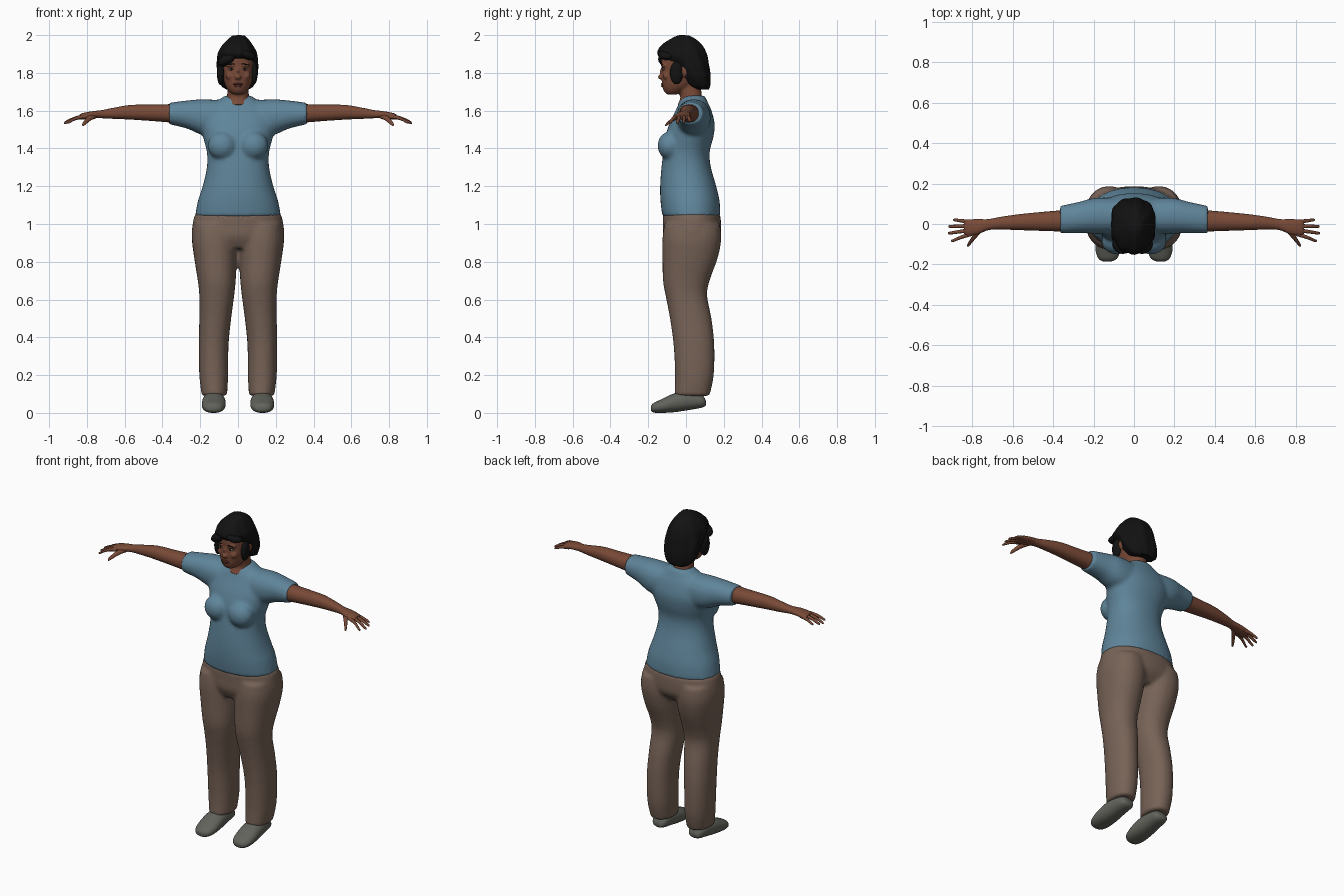
import bpy, bmesh, math
from mathutils import Vector, Matrix


def material(name, rgb):
    m = bpy.data.materials.new(name)
    m.diffuse_color = (*rgb, 1)
    return m


SHIRT = material("blue shirt", (0.115, 0.235, 0.325))
PANTS = material("brown cloth", (0.185, 0.125, 0.095))
SKIN = material("brown skin", (0.19, 0.068, 0.038))
LIPS = material("dark lips", (0.12, 0.032, 0.022))
HAIR = material("black hair", (0.006, 0.006, 0.006))
SHOE = material("grey shoe", (0.125, 0.125, 0.108))
EYE = material("eye white", (0.30, 0.25, 0.21))


def spline(rows, steps):
    # smooth interpolation between cross-sections
    out = []
    for i in range(len(rows) - 1):
        p = [Vector(rows[min(max(i + k, 0), len(rows) - 1)]) for k in (-1, 0, 1, 2)]
        for s in range(steps):
            t = s / steps
            out.append(0.5 * (2 * p[1] + (p[2] - p[0]) * t
                       + (2 * p[0] - 5 * p[1] + 4 * p[2] - p[3]) * t * t
                       + (3 * p[1] - p[0] - 3 * p[2] + p[3]) * t ** 3))
    return out + [Vector(rows[-1])]


def loft(bm, rows, axis, both=False, n=28, power=2.2, steps=4, wave=0.0):
    # each row: position along axis, then low/high bounds of the other two axes
    for side in ((1, -1) if both else (1,)):
        rings = []
        for t, a0, a1, b0, b1 in spline(rows, steps):
            ring = []
            for i in range(n):
                ang = math.tau * i / n
                c, s = math.cos(ang), math.sin(ang)
                k = 1 + wave * math.sin(9 * ang + 8 * t)
                a = (a0 + a1) / 2 + k * (a1 - a0) / 2 * math.copysign(abs(c) ** (2 / power), c)
                b = (b0 + b1) / 2 + k * (b1 - b0) / 2 * math.copysign(abs(s) ** (2 / power), s)
                x, y, z = {"x": (t, a, b), "y": (a, t, b), "z": (a, b, t)}[axis]
                ring.append(bm.verts.new((side * x, y, z)))
            rings.append(ring)
        for r, q in zip(rings, rings[1:]):
            for i in range(n):
                j = (i + 1) % n
                bm.faces.new((r[i], r[j], q[j], q[i]))
        bm.faces.new(rings[0])
        bm.faces.new(rings[-1])


def ball(bm, centre, radii, both=False, tilt=0.0):
    for side in ((1, -1) if both else (1,)):
        c = Vector((side * centre[0], centre[1], centre[2]))
        mat = (Matrix.Translation(c) @ Matrix.Rotation(side * tilt, 4, "Y")
               @ Matrix.Diagonal((*radii, 1)))
        bmesh.ops.create_uvsphere(bm, u_segments=20, v_segments=12, radius=1, matrix=mat)


def finish(name, bm, mat, voxel=0.0, smooth=4):
    bmesh.ops.recalc_face_normals(bm, faces=bm.faces)
    me = bpy.data.meshes.new(name)
    bm.to_mesh(me)
    bm.free()
    ob = bpy.data.objects.new(name, me)
    bpy.context.collection.objects.link(ob)
    me.materials.append(mat)
    bpy.ops.object.select_all(action="DESELECT")
    ob.select_set(True)
    bpy.context.view_layer.objects.active = ob
    bpy.ops.object.shade_smooth_by_angle(angle=math.radians(50))
    if voxel:
        # fuse overlapping volumes into one soft skin
        r = ob.modifiers.new("fuse", "REMESH")
        r.mode, r.voxel_size, r.use_smooth_shade = "VOXEL", voxel, True
        s = ob.modifiers.new("soften", "SMOOTH")
        s.factor, s.iterations = 0.5, smooth
    return ob


# shirt: torso, sleeves and bust fused
bm = bmesh.new()
loft(bm, [(1.04, -.228, .228, -.125, .182), (1.12, -.213, .213, -.135, .178),
          (1.2, -.187, .187, -.137, .16), (1.3, -.165, .165, -.13, .132),
          (1.38, -.165, .165, -.12, .125), (1.46, -.185, .185, -.11, .145),
          (1.53, -.20, .20, -.088, .152), (1.6, -.185, .185, -.055, .135),
          (1.645, -.12, .12, -.035, .115), (1.68, -.068, .068, -.012, .10)], "z", n=40)
loft(bm, [(.04, -.03, .12, 1.50, 1.655), (.12, -.05, .13, 1.46, 1.658),
          (.2, -.048, .128, 1.475, 1.66), (.27, -.045, .11, 1.505, 1.654),
          (.365, -.046, .09, 1.528, 1.642)], "x", both=True)
ball(bm, (.083, -.085, 1.415), (.078, .066, .075), both=True)
finish("shirt", bm, SHIRT, 0.011, 5)

# trousers: hips and two legs fused
bm = bmesh.new()
loft(bm, [(1.055, -.228, .228, -.122, .18), (1.0, -.24, .24, -.122, .186),
          (.93, -.242, .242, -.12, .18), (.87, -.20, .20, -.09, .13)], "z", n=40)
loft(bm, [(1.0, .005, .235, -.115, .18), (.92, .0, .244, -.125, .187), (.82, .005, .232, -.125, .168),
          (.7, .012, .213, -.122, .125), (.62, .02, .205, -.108, .112),
          (.5, .036, .205, -.085, .135), (.36, .05, .208, -.066, .15),
          (.2, .052, .205, -.058, .147), (.09, .058, .192, -.062, .125)], "z", both=True)
finish("trousers", bm, PANTS, 0.011, 4)

# shoes
bm = bmesh.new()
loft(bm, [(-.186, .115, .15, .012, .035), (-.172, .085, .175, .002, .052),
          (-.13, .068, .19, 0, .072), (-.06, .066, .19, .004, .104),
          (.02, .072, .182, .016, .115), (.085, .08, .17, .028, .095),
          (.105, .10, .15, .04, .065)], "y", both=True)
finish("shoes", bm, SHOE)

# bare arms and palms
bm = bmesh.new()
loft(bm, [(.33, -.038, .07, 1.535, 1.635), (.45, -.034, .06, 1.545, 1.632),
          (.57, -.03, .048, 1.553, 1.63), (.66, -.027, .035, 1.557, 1.615),
          (.72, -.03, .024, 1.56, 1.603), (.77, -.05, .024, 1.56, 1.597),
          (.82, -.058, .022, 1.553, 1.588), (.84, -.05, .016, 1.553, 1.578)],
     "x", both=True)
finish("arms", bm, SKIN)

# fingers fan out from the palm, thumb drops forward
bm = bmesh.new()
for y0, y1, tip, drop in ((-.048, -.082, .905, 1.532), (-.03, -.045, .92, 1.53),
                          (-.01, -.012, .918, 1.535), (.01, .02, .895, 1.54)):
    ym, xm = (y0 + y1) / 2, (.80 + tip) / 2
    loft(bm, [(.80, y0 - .011, y0 + .011, 1.558, 1.582),
              (xm, ym - .009, ym + .009, 1.552, 1.571),
              (tip - .01, y1 - .007, y1 + .007, drop, drop + .014),
              (tip, y1 - .003, y1 + .003, drop, drop + .006)], "x", both=True, n=10)
loft(bm, [(-.02, .735, .775, 1.56, 1.59), (-.06, .772, .80, 1.547, 1.572),
          (-.098, .805, .823, 1.523, 1.541), (-.11, .815, .825, 1.518, 1.526)],
     "y", both=True, n=10)
finish("fingers", bm, SKIN)

# neck, skull, jaw, nose, brow and cheeks fused
bm = bmesh.new()
loft(bm, [(1.63, -.075, .075, -.046, .095), (1.67, -.06, .06, -.03, .085),
          (1.72, -.055, .055, -.045, .08), (1.78, -.055, .055, -.05, .08)], "z")
loft(bm, [(1.686, -.024, .024, -.098, -.05), (1.70, -.045, .045, -.115, -.01),
          (1.73, -.066, .066, -.126, .04), (1.78, -.081, .081, -.129, .08),
          (1.83, -.086, .086, -.129, .09), (1.88, -.084, .084, -.13, .085),
          (1.93, -.065, .065, -.10, .05)], "z", power=2.1)
ball(bm, (0, -.128, 1.778), (.018, .022, .014))
ball(bm, (0, -.125, 1.803), (.009, .014, .03))
ball(bm, (.034, -.116, 1.84), (.03, .018, .01), both=True)
ball(bm, (.04, -.104, 1.785), (.026, .02, .022), both=True)
ball(bm, (.086, -.01, 1.81), (.012, .022, .032), both=True)
finish("head", bm, SKIN, 0.006, 3)

# facial details
bm = bmesh.new()
ball(bm, (0, -.124, 1.741), (.026, .009, .006))
ball(bm, (0, -.123, 1.731), (.022, .009, .007))
finish("lips", bm, LIPS)
bm = bmesh.new()
ball(bm, (.034, -.117, 1.819), (.015, .009, .006), both=True)
finish("eyes", bm, EYE)
bm = bmesh.new()
ball(bm, (.034, -.122, 1.819), (.006, .006, .006), both=True)
ball(bm, (.036, -.125, 1.845), (.023, .008, .004), both=True, tilt=.12)
finish("pupils_and_brows", bm, HAIR)

# hair: bob with the front open for the face, and a swept fringe
bm = bmesh.new()
loft(bm, [(1.712, -.06, .055, .055, .12), (1.73, -.088, .08, .015, .127),
          (1.77, -.106, .098, -.025, .13), (1.81, -.112, .104, -.055, .127),
          (1.85, -.113, .105, -.085, .12), (1.885, -.11, .102, -.14, .115),
          (1.915, -.102, .095, -.148, .105), (1.95, -.08, .075, -.125, .085),
          (1.98, -.05, .053, -.08, .05), (1.998, -.028, .034, -.045, .015)],
     "z", n=54, power=2.1, wave=.025)
ball(bm, (-.055, -.098, 1.872), (.058, .05, .03), tilt=-.5)
ball(bm, (-.092, -.055, 1.80), (.02, .04, .065))
ball(bm, (.086, -.05, 1.80), (.018, .035, .06))
ball(bm, (.04, -.1, 1.898), (.056, .048, .026), tilt=.3)
ball(bm, (.005, -.02, 1.965), (.045, .055, .036))
finish("hair", bm, HAIR)
